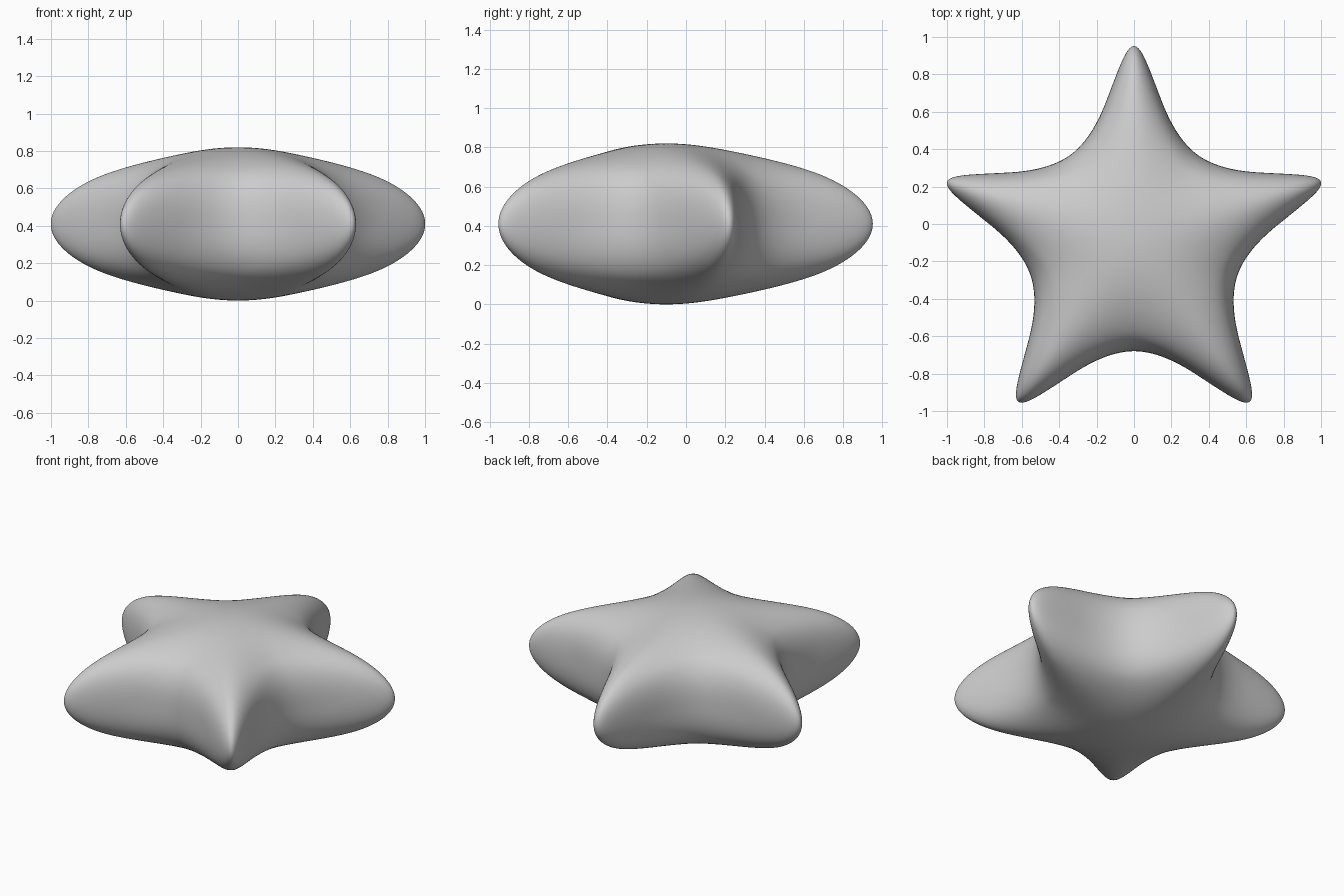
import bpy
import bmesh
from math import pi
from mathutils import Matrix, Vector

cube = bpy.data.objects.get("Cube")
if cube:
    bpy.data.objects.remove(cube, do_unlink=True)

# Control cage sizes; smoothing shrinks them to the final star
TIP, CORE, HEIGHT, POINTS = 1.91, 0.314, 0.436, 5
CENTRE = Vector((0, -0.1, 0.41))

grey = bpy.data.materials.new("soft grey")
grey.use_nodes = True
colour = (0.6, 0.6, 0.6, 1)
grey.diffuse_color = colour
grey.node_tree.nodes["Principled BSDF"].inputs["Base Color"].default_value = colour


def ring(bm, radius, z, turn):
    """Five vertices around the centre, starting at the back."""
    return [bm.verts.new(Matrix.Rotation((2 * i + turn) * pi / POINTS, 3, "Z") @ Vector((0, radius, z)))
            for i in range(POINTS)]


# Pentagonal core with a pointed arm drawn out of every side
bm = bmesh.new()
upper = ring(bm, CORE, HEIGHT, 1)
lower = ring(bm, CORE, -HEIGHT, 1)
tips = ring(bm, TIP, 0, 0)
bm.faces.new(upper)
bm.faces.new(lower[::-1])
for i, tip in enumerate(tips):
    base = (upper[i - 1], lower[i - 1], lower[i], upper[i])
    for j in range(4):
        bm.faces.new((base[j - 1], base[j], tip))
bmesh.ops.recalc_face_normals(bm, faces=bm.faces[:])
for face in bm.faces:
    face.smooth = True

mesh = bpy.data.meshes.new("puffy_star")
bm.to_mesh(mesh)
bm.free()
mesh.materials.append(grey)

# Smooth the cage into a puffy star
star = bpy.data.objects.new("puffy_star", mesh)
star.location = CENTRE
bpy.context.collection.objects.link(star)
puff = star.modifiers.new("puff", "SUBSURF")
puff.levels = puff.render_levels = 5
